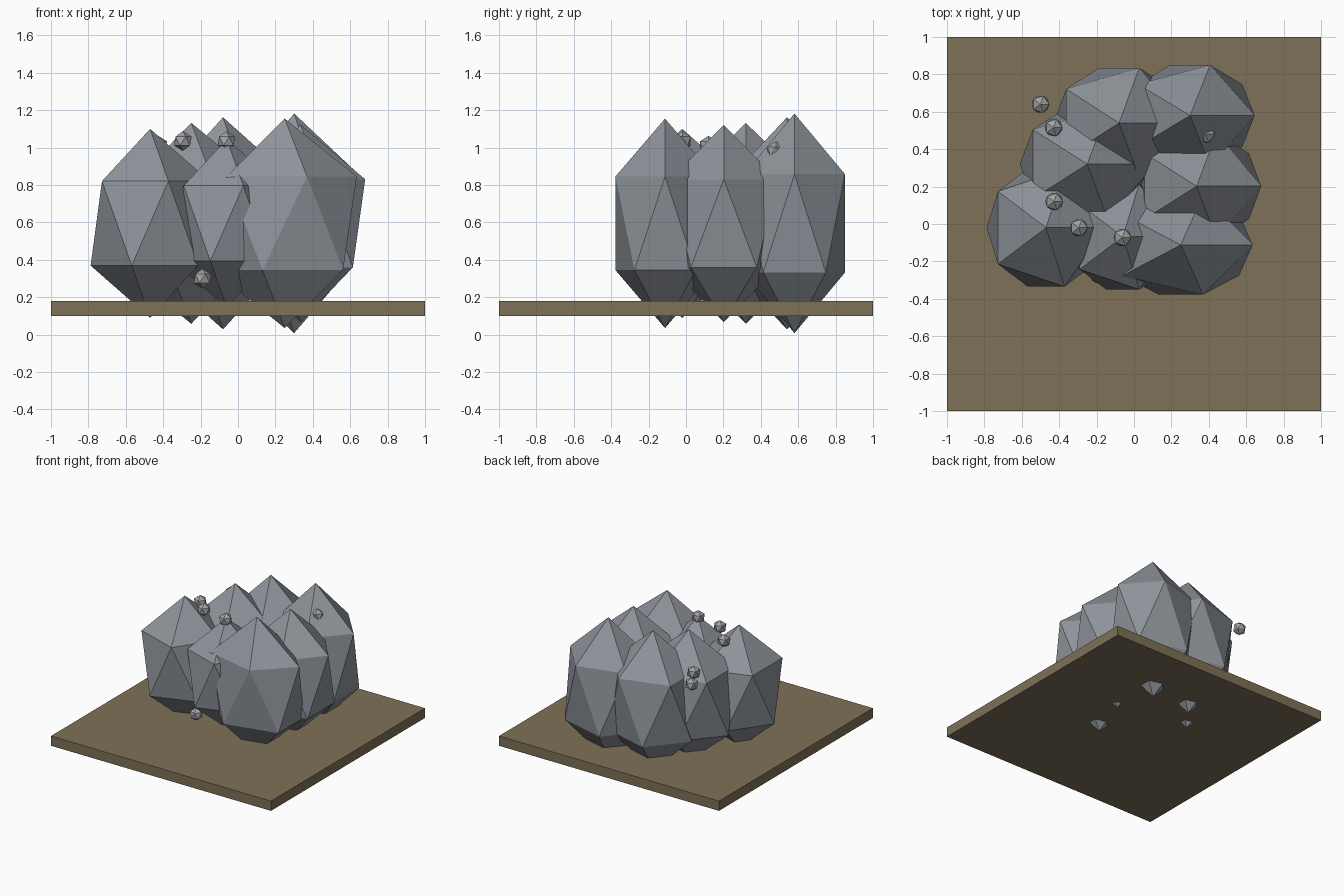
import bpy

if "Cube" in bpy.data.objects:
    bpy.data.objects.remove(bpy.data.objects["Cube"])


def material(name, rgb):
    m = bpy.data.materials.new(name)
    m.diffuse_color = (*rgb, 1)
    m.use_nodes = True
    m.node_tree.nodes["Principled BSDF"].inputs["Base Color"].default_value = m.diffuse_color
    return m


STONE = material("blue grey stone", (0.27, 0.295, 0.325))
PALE = material("pale grey stone", (0.36, 0.365, 0.375))
EARTH = material("brown earth", (0.21, 0.165, 0.095))


def faceted_stone(name, centre, radii, mat):
    """Twenty-sided flat-faced stone stretched to the given radii."""
    bpy.ops.mesh.primitive_ico_sphere_add(subdivisions=1, radius=1, location=centre)
    ob = bpy.context.object
    ob.name = name
    ob.scale = radii
    ob.data.materials.append(mat)
    return ob


# Ground slab
bpy.ops.mesh.primitive_cube_add(size=1, location=(0, 0, 0.14))
slab = bpy.context.object
slab.name = "ground_slab"
slab.scale = (2, 2, 0.08)
slab.data.materials.append(EARTH)

# Boulders: x, y, ring half-width in x and y, half-height
RING = 0.8944  # widest ring of a unit icosahedron
boulders = [
    (-0.47, -0.02, 0.318, 0.331, 0.505),
    (-0.06, -0.068, 0.285, 0.297, 0.450),
    (0.25, -0.112, 0.385, 0.279, 0.560),
    (-0.25, 0.32, 0.360, 0.315, 0.537),
    (0.335, 0.202, 0.345, 0.300, 0.527),
    (-0.08, 0.54, 0.350, 0.310, 0.567),
    (0.30, 0.58, 0.345, 0.284, 0.587),
]
for i, (x, y, rx, ry, h) in enumerate(boulders, 1):
    faceted_stone(f"boulder_{i}", (x, y, 0.595), (rx / RING, ry / RING, h), STONE)

# Pebbles scattered on and around the boulders
pebbles = [
    (-0.50, 0.64, 0.87), (-0.43, 0.515, 0.90), (-0.427, 0.12, 1.01),
    (-0.295, -0.02, 1.035), (-0.062, -0.072, 1.035),
    (-0.19, -0.27, 0.30), (0.385, 0.48, 0.98),
]
for i, p in enumerate(pebbles, 1):
    faceted_stone(f"pebble_{i}", p, (0.053,) * 3, PALE)
